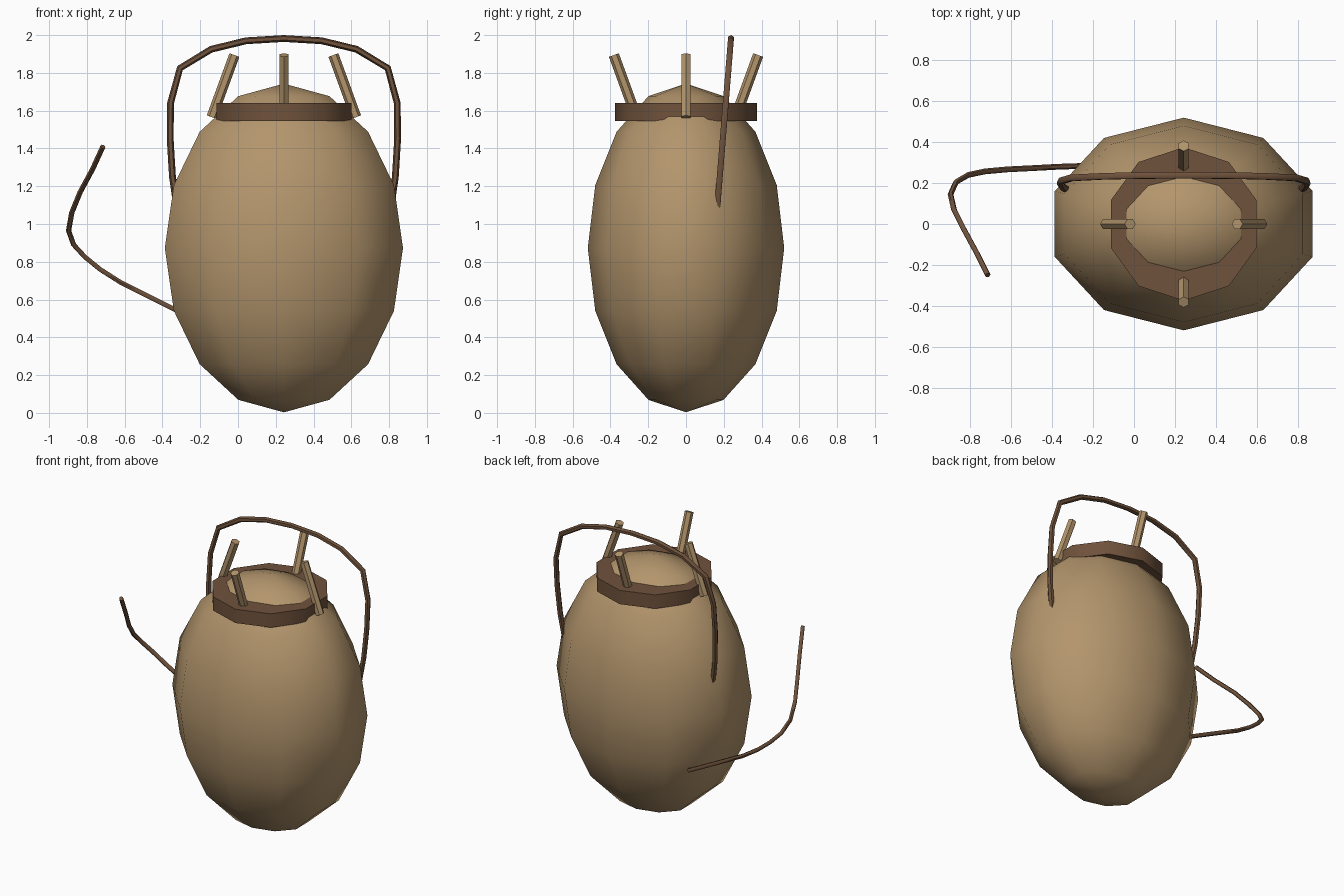
import bpy
import math
from mathutils import Vector

cube = bpy.data.objects.get("Cube")
if cube:
    bpy.data.objects.remove(cube, do_unlink=True)

CX = 0.243  # axis of the pot


def material(name, rgb):
    mat = bpy.data.materials.new(name)
    mat.use_nodes = True
    mat.diffuse_color = (*rgb, 1)
    bsdf = next(n for n in mat.node_tree.nodes if n.type == 'BSDF_PRINCIPLED')
    bsdf.inputs["Base Color"].default_value = (*rgb, 1)
    return mat


tan = material("tan_clay", (0.45, 0.30, 0.15))
brown = material("brown_leather", (0.16, 0.085, 0.045))


def finish(name, mat, angle=40):
    obj = bpy.context.object
    obj.name = name
    obj.data.materials.append(mat)
    bpy.ops.object.transform_apply(location=False, rotation=True, scale=True)
    bpy.ops.object.shade_smooth_by_angle(angle=math.radians(angle))
    return obj


def cord(name, points, radius, mat, spline_type='POLY'):
    """Round cord following the points, turned into a mesh."""
    curve = bpy.data.curves.new(name, 'CURVE')
    curve.dimensions = '3D'
    curve.bevel_depth = radius
    curve.bevel_resolution = 1
    curve.use_fill_caps = True
    spline = curve.splines.new(spline_type)
    spline.points.add(len(points) - 1)
    for p, co in zip(spline.points, points):
        p.co = (*co, 1)
    obj = bpy.data.objects.new(name, curve)
    bpy.context.collection.objects.link(obj)
    bpy.ops.object.select_all(action='DESELECT')
    obj.select_set(True)
    bpy.context.view_layer.objects.active = obj
    bpy.ops.object.convert(target='MESH')
    finish(name, mat, 60)


# Body: stretched low-poly ball
bpy.ops.mesh.primitive_uv_sphere_add(segments=10, ring_count=8, radius=1, location=(CX, 0, 0.873))
bpy.context.object.scale = (0.663, 0.52, 0.87)
finish("body", tan, 60)

# Collar around the neck, a corner pointing along y
bpy.ops.mesh.primitive_cylinder_add(vertices=10, radius=0.375, depth=0.095, location=(CX, 0, 1.593),
                                    rotation=(0, 0, math.radians(36)))
finish("collar", brown)

# Pegs: the side pair leans inward, the front and back pair leans outward
for name, side, lean in (("left_peg", Vector((1, 0, 0)), -1), ("right_peg", Vector((-1, 0, 0)), -1),
                         ("front_peg", Vector((0, -1, 0)), 1), ("back_peg", Vector((0, 1, 0)), 1)):
    axis = Vector((0, 0, 0.329)) + side * 0.12 * lean
    bpy.ops.mesh.primitive_cylinder_add(vertices=6, radius=0.028, depth=0.35,
                                        location=Vector((CX, 0, 1.73)) + side * 0.322)
    bpy.context.object.rotation_euler = axis.to_track_quat('Z', 'Y').to_euler()
    finish(name, tan)

# Handle: mirrored arch, leaning slightly back
half = [(0.565, 1.08), (0.59, 1.25), (0.602, 1.45), (0.6, 1.64),
        (0.55, 1.825), (0.385, 1.925), (0.2, 1.97)]
arch = [(-x, z) for x, z in half] + [(0, 1.982)] + half[::-1]
cord("handle", [(CX + x, 0.165 + (z - 1.08) * 0.081, z) for x, z in arch], 0.018, brown)

# Loose strap curling out from the back of the body
cord("strap", [(-0.22, 0.285, 0.49), (-0.37, 0.28, 0.565), (-0.5, 0.273, 0.63), (-0.62, 0.267, 0.69),
               (-0.73, 0.257, 0.76), (-0.81, 0.24, 0.825), (-0.87, 0.205, 0.89), (-0.897, 0.145, 0.965),
               (-0.88, 0.07, 1.06), (-0.835, -0.02, 1.17), (-0.77, -0.14, 1.29), (-0.715, -0.25, 1.41)],
     0.014, brown)
